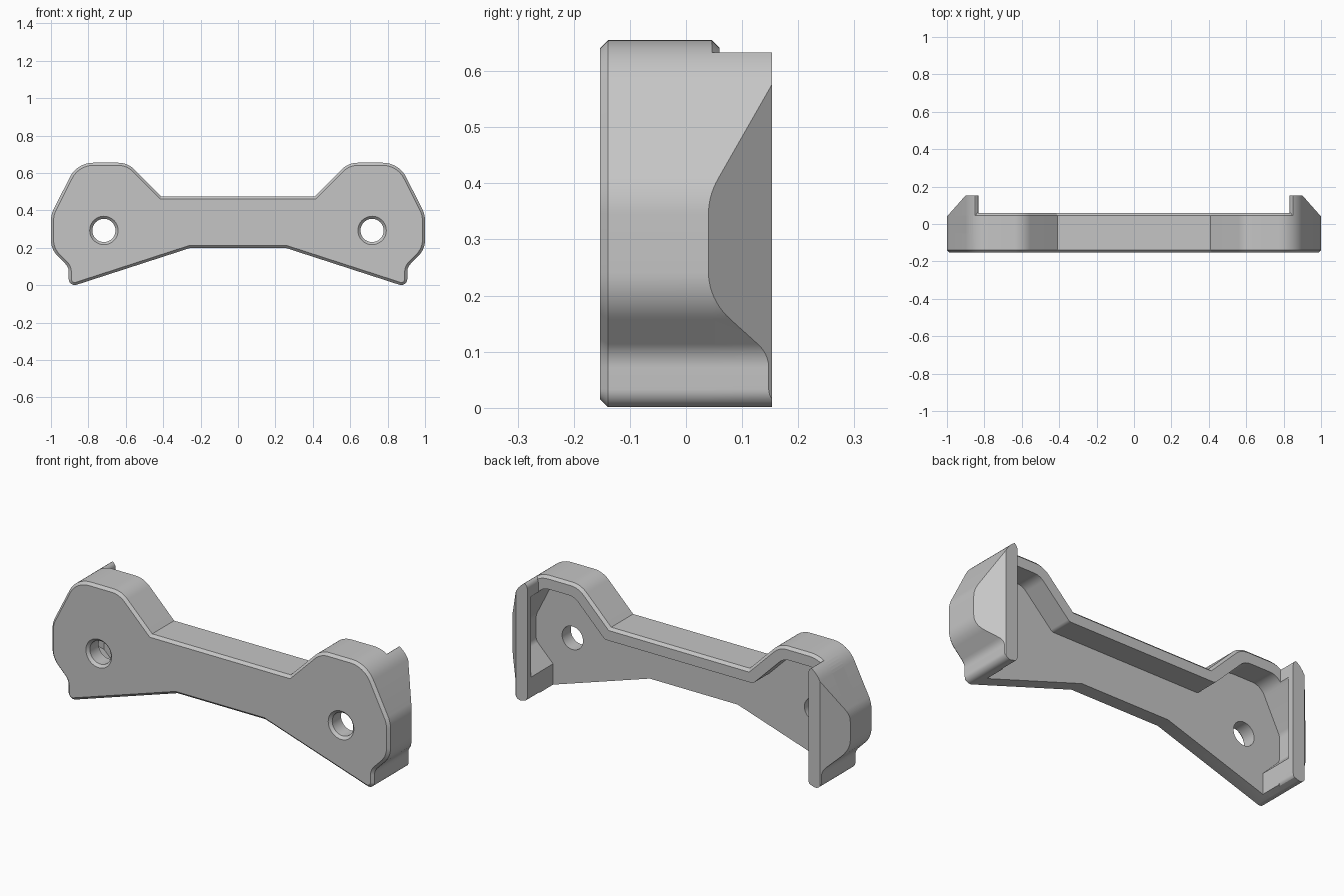
import bpy, bmesh, math
from mathutils import Vector

if "Cube" in bpy.data.objects:
    bpy.data.objects.remove(bpy.data.objects["Cube"], do_unlink=True)

grey = bpy.data.materials.new("plain grey")
grey.use_nodes = True
grey.diffuse_color = (0.56, 0.56, 0.56, 1)
grey.node_tree.nodes["Principled BSDF"].inputs["Base Color"].default_value = (0.56, 0.56, 0.56, 1)


def mirrored(half):
    """Close a right-hand chain of (x, z, radius) corners with its mirror image."""
    return half + [(-x, z, r) for x, z, r in reversed(half)]


def rounded(corners, steps=10):
    """Replace each corner with an arc of its radius."""
    out, n = [], len(corners)
    for i, (x, z, r) in enumerate(corners):
        p = Vector((x, z))
        if r == 0:
            out.append(p)
            continue
        a = (Vector(corners[i - 1][:2]) - p).normalized()
        b = (Vector(corners[(i + 1) % n][:2]) - p).normalized()
        half = a.angle(b) / 2
        centre = p + (a + b).normalized() * (r / math.sin(half))
        start = p + a * (r / math.tan(half)) - centre
        end = p + b * (r / math.tan(half)) - centre
        sweep = math.pi - 2 * half
        for k in range(steps + 1):
            t = k / steps
            out.append(centre + (start * math.sin((1 - t) * sweep)
                                 + end * math.sin(t * sweep)) / math.sin(sweep))
    return out


def inset(pts, d):
    """Move a counter-clockwise outline inwards by d."""
    out, n = [], len(pts)
    for i, p in enumerate(pts):
        e = (p - pts[i - 1]).normalized()
        f = (pts[(i + 1) % n] - p).normalized()
        u, v = Vector((-e.y, e.x)), Vector((-f.y, f.x))
        out.append(p + (u + v) * (d / (1 + u.dot(v))))
    return out


def prism(name, pts, levels, planes=()):
    """Loft an outline along y through (y, inset) levels, then trim by planes."""
    bm = bmesh.new()
    rings = [[bm.verts.new((p.x, y, p.y)) for p in inset(pts, d)] for y, d in levels]
    for lo, hi in zip(rings, rings[1:]):
        for i in range(len(pts)):
            bm.faces.new((lo[i - 1], lo[i], hi[i], hi[i - 1]))
    bm.faces.new(rings[0])
    bm.faces.new(rings[-1])
    for co, no in planes:
        cut = bmesh.ops.bisect_plane(bm, geom=bm.verts[:] + bm.edges[:] + bm.faces[:],
                                     plane_co=co, plane_no=no, clear_outer=True)
        edges = [g for g in cut["geom_cut"] if isinstance(g, bmesh.types.BMEdge)]
        bmesh.ops.edgenet_fill(bm, edges=edges)
    bmesh.ops.recalc_face_normals(bm, faces=bm.faces)
    mesh = bpy.data.meshes.new(name)
    bm.to_mesh(mesh)
    bm.free()
    mesh.materials.append(grey)
    ob = bpy.data.objects.new(name, mesh)
    bpy.context.collection.objects.link(ob)
    return ob


def combine(target, tool, operation):
    """Apply a boolean and drop the helper."""
    mod = target.modifiers.new("combine", 'BOOLEAN')
    mod.operation, mod.solver, mod.object = operation, 'EXACT', tool
    tool.hide_render = True
    bpy.context.view_layer.objects.active = target
    bpy.ops.object.modifier_apply(modifier=mod.name)
    bpy.data.objects.remove(tool, do_unlink=True)


BACK, FRONT, BEVEL, TAB_X = 0.153, -0.153, 0.014, 0.832
slope = Vector((0.113, 0.1, 0)).normalized()

# Body outline, chamfered on the front and on the rear rim
outline = rounded(mirrored([
    (0.26, 0.198, 0), (0.905, -0.011, 0.032), (0.905, 0.096, 0.06), (1, 0.193, 0.12),
    (1, 0.378, 0.14), (0.86, 0.655, 0.14), (0.59, 0.655, 0.12), (0.41, 0.475, 0)]))
body = prism("bracket_body", outline,
             [(FRONT, BEVEL), (FRONT + BEVEL, 0), (0.046, 0), (0.06, BEVEL)])

# End tabs reaching further back, with rounded inner corners
tab_limit = rounded(mirrored([
    (0, -0.2, 0), (TAB_X, -0.2, 0), (TAB_X, 0.01, 0.025), (1.2, -0.11, 0),
    (1.2, 0.636, 0), (TAB_X, 0.636, 0.03), (TAB_X, 0.9, 0)])[1:-1])
for s in (1, -1):
    tab = prism("end_tab", outline, [(-0.05, 0), (BACK, 0)],
                [((s * TAB_X / 2, 0, 0), (-s, 0, 0))])
    corners = [(TAB_X, 0.01, 0.025), (1.2, -0.11, 0), (1.2, 0.636, 0), (TAB_X, 0.636, 0.03)]
    limit = prism("tab_limit", [Vector((s * p.x, p.y)) for p in rounded(corners)],
                  [(-0.3, 0), (0.3, 0)])
    combine(tab, limit, 'INTERSECT')
    combine(body, tab, 'UNION')

# Sloped outer corners of the tabs
for s in (1, -1):
    wedge = prism("slope_cutter", [Vector((s * 0.7, -1)), Vector((s * 1.5, -1)),
                                   Vector((s * 1.5, 1)), Vector((s * 0.7, 1))],
                  [(-0.5, 0), (0.5, 0)],
                  [((s, 0.04, 0), (-s * slope.x, -slope.y, 0))])
    combine(body, wedge, 'DIFFERENCE')

# Rear pocket, open at the bottom, following the outline inside the rim
pocket_outline = rounded(mirrored([
    (TAB_X, -0.2, 0), (TAB_X, 0.124, 0), (0.932, 0.224, 0.04), (0.932, 0.36, 0.06),
    (0.818, 0.587, 0.08), (0.619, 0.587, 0.08), (0.439, 0.407, 0.03)]))
pocket = prism("pocket_cutter", pocket_outline, [(-0.065, 0), (0.12, 0)],
               [((s * 0.97, 0.0136, 0), (s * slope.x, slope.y, 0)) for s in (1, -1)])
combine(body, pocket, 'DIFFERENCE')

# Chamfered bolt holes
for s in (1, -1):
    ring = [Vector((s * 0.717 + 0.062 * math.cos(a), 0.293 + 0.062 * math.sin(a)))
            for a in (math.tau * k / 48 for k in range(48))]
    hole = prism("hole_cutter", ring,
                 [(FRONT - BEVEL, -2 * BEVEL), (FRONT + BEVEL, 0), (-0.03, 0)])
    combine(body, hole, 'DIFFERENCE')

# Smooth arcs, sharp edges
bpy.ops.object.select_all(action='DESELECT')
body.select_set(True)
bpy.context.view_layer.objects.active = body
bpy.ops.object.shade_smooth_by_angle(angle=math.radians(25))
